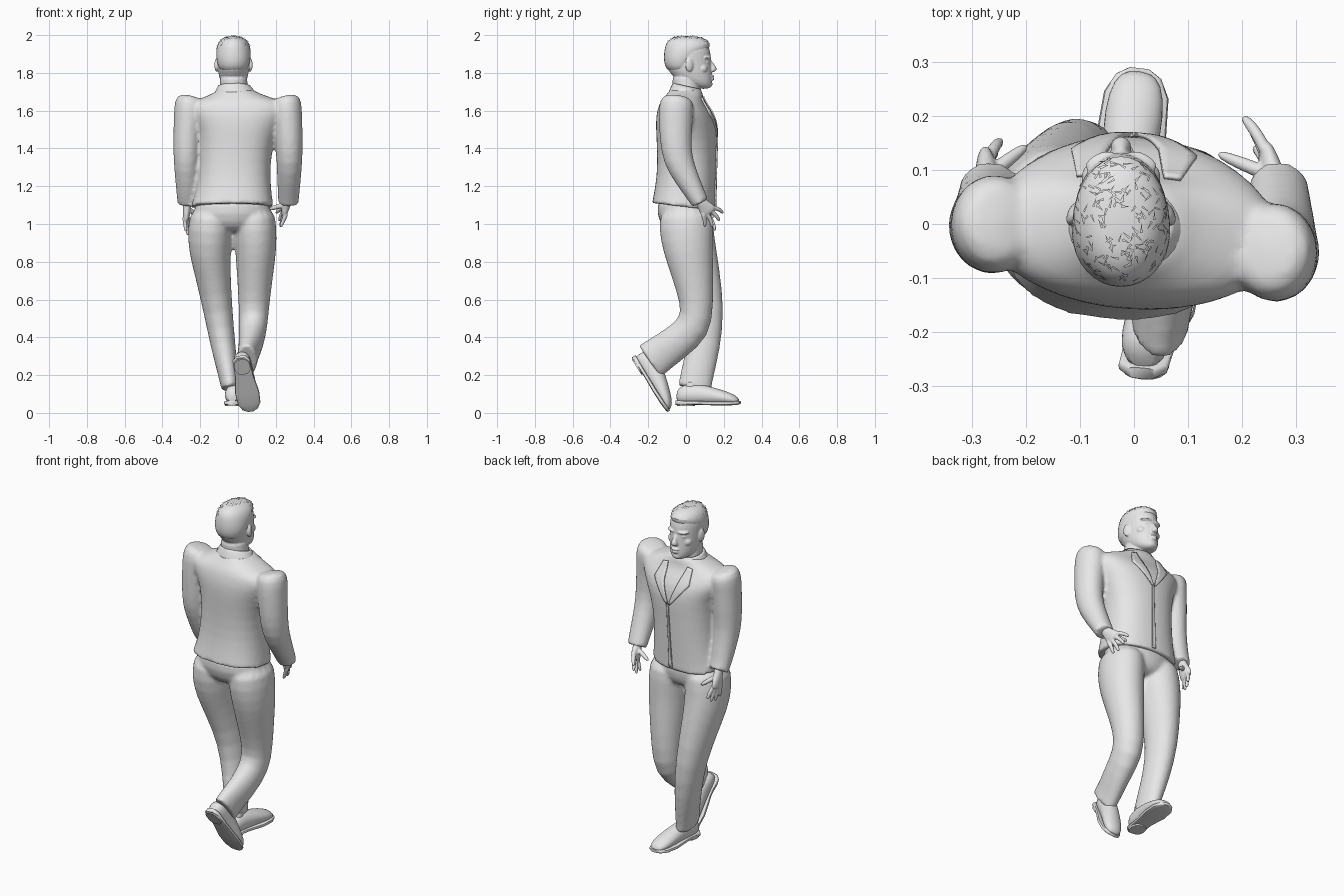
import bpy, bmesh, math, random
from mathutils import Vector, Matrix

cube = bpy.data.objects.get("Cube")
if cube:
    bpy.data.objects.remove(cube, do_unlink=True)

grey = bpy.data.materials.new("plain grey")
grey.use_nodes = True
grey.diffuse_color = (0.8, 0.8, 0.8, 1)
grey.node_tree.nodes["Principled BSDF"].inputs["Base Color"].default_value = (0.8, 0.8, 0.8, 1)

UP, FORWARD = Vector((0, 0, 1)), Vector((0, 1, 0))


def finish(name, bm, subdiv=0, voxel=0, relax=4):
    """Turn a bmesh into a smooth object; a voxel size blends its pieces into one skin."""
    bmesh.ops.recalc_face_normals(bm, faces=bm.faces)
    mesh = bpy.data.meshes.new(name)
    bm.to_mesh(mesh)
    bm.free()
    mesh.materials.append(grey)
    for poly in mesh.polygons:
        poly.use_smooth = True
    mesh.set_sharp_from_angle(angle=math.radians(50))
    obj = bpy.data.objects.new(name, mesh)
    bpy.context.collection.objects.link(obj)
    if subdiv:
        obj.modifiers.new("round", 'SUBSURF').levels = subdiv
        obj.modifiers["round"].render_levels = subdiv
    if voxel:
        blend = obj.modifiers.new("blend", 'REMESH')
        blend.mode = 'VOXEL'
        blend.voxel_size = voxel
        blend.use_smooth_shade = True
        obj.modifiers.new("relax", 'SMOOTH').iterations = relax
    return obj


def loft(bm, rings, axis=None, sides=16, caps=(True, True), power=1.0, matrix=None, crease=()):
    """Skin elliptical rings (x, y, z, half width, half depth)."""
    centres = [Vector(r[:3]) for r in rings]
    loops = []
    for i, r in enumerate(rings):
        along = axis or (centres[min(i + 1, len(rings) - 1)] - centres[max(i - 1, 0)])
        v = along.cross(Vector((1, 0, 0))).normalized()
        u = v.cross(along).normalized()
        loop = []
        for k in range(sides):
            a = 2 * math.pi * k / sides
            c, s = math.cos(a), math.sin(a)
            c = math.copysign(abs(c) ** power, c)
            s = math.copysign(abs(s) ** power, s)
            loop.append(bm.verts.new(centres[i] + u * r[3] * c + v * r[4] * s))
        loops.append(loop)
    for a, b in zip(loops, loops[1:]):
        for k in range(sides):
            n = (k + 1) % sides
            bm.faces.new((a[k], a[n], b[n], b[k]))
    for end, capped in zip((0, -1), caps):
        if capped:
            bm.faces.new(loops[end])
    layer = bm.edges.layers.float.get("crease_edge") or bm.edges.layers.float.new("crease_edge")
    for end in crease:
        ring = set(loops[end])
        for edge in bm.edges:
            if ring.issuperset(edge.verts):
                edge[layer] = 1
    if matrix:
        bmesh.ops.transform(bm, matrix=matrix, verts=[v for loop in loops for v in loop])


def tube(name, rings, subdiv=1, **options):
    bm = bmesh.new()
    loft(bm, rings, **options)
    return finish(name, bm, subdiv)


def ball(bm, loc, size, turn=0.0):
    place = Matrix.Translation(loc) @ Matrix.Rotation(turn, 4, 'Z') @ Matrix.Diagonal((*size, 1))
    bmesh.ops.create_uvsphere(bm, u_segments=12, v_segments=8, radius=1, matrix=place)


# Jacket: body, padded shoulders and sleeves blended together
coat = bmesh.new()
loft(coat, [
    (-.03, -.015, 1.09, .222, .168), (-.025, -.01, 1.14, .208, .163), (-.02, 0, 1.25, .192, .157),
    (-.015, .003, 1.38, .192, .157), (0, .003, 1.5, .218, .164), (0, -.005, 1.575, .265, .154),
    (0, -.018, 1.63, .28, .126), (0, -.018, 1.66, .215, .11), (-.01, -.005, 1.69, .118, .093),
    (-.015, 0, 1.72, .092, .085)], axis=UP, sides=20, power=.85, crease=(0,),
    matrix=Matrix.Rotation(-.07, 4, 'Z'))
for v in coat.verts:  # hem dips towards the front
    if v.co.z < 1.2:
        v.co.z -= .12 * v.co.y
for s, fwd in ((1, 0), (-1, .052)):
    loft(coat, [
        (s * .247, fwd - .045, 1.68, .062, .068), (s * .257, fwd - .05, 1.645, .083, .095),
        (s * .262, fwd - .055, 1.57, .079, .092), (s * .27, fwd - .055, 1.45, .075, .087),
        (s * .273, fwd * .8 - .045, 1.34, .07, .08), (s * .27, fwd * .4 + .005, 1.24, .064, .066),
        (s * .268, .055, 1.15, .058, .052), (s * .266, .075, 1.112, .055, .047)], crease=(-1,))
jacket = finish("jacket", coat, 1, .011, 3)


def plate(name, inner, outer):
    """Thin cloth strip laid on the jacket front between two (x, z) edges."""
    bm = bmesh.new()
    cols, steps = 5, 6
    rows = []
    for j in range(len(inner) - 1):
        for step in range(steps + (j == len(inner) - 2)):
            p = Vector(inner[j]).lerp(Vector(inner[j + 1]), step / steps)
            q = Vector(outer[j]).lerp(Vector(outer[j + 1]), step / steps)
            points = [p.lerp(q, c / (cols - 1)) for c in range(cols)]
            rows.append([bm.verts.new((w.x, .3, w.y)) for w in points])
    for a, b in zip(rows, rows[1:]):
        for k in range(cols - 1):
            bm.faces.new((a[k], a[k + 1], b[k + 1], b[k]))
    obj = finish(name, bm)
    wrap = obj.modifiers.new("lay", 'SHRINKWRAP')
    wrap.target = jacket
    wrap.wrap_method = 'PROJECT'
    wrap.wrap_mode = 'ABOVE_SURFACE'
    wrap.use_project_y = True
    wrap.use_positive_direction = False
    wrap.use_negative_direction = True
    wrap.offset = .005
    thick = obj.modifiers.new("thickness", 'SOLIDIFY')
    thick.thickness = .008
    thick.offset = 0


# Lapels and front edge
for side, s in (("left", 1), ("right", -1)):
    plate(side + "_lapel", [(s * .065 - .01, 1.672), (s * .045, 1.58), (s * .002, 1.46)],
          [(s * .095 - .01, 1.665), (s * .115, 1.585), (s * .012, 1.46)])
plate("front_edge", [(0, 1.46), (-.01, 1.25), (-.02, 1.085)], [(.01, 1.46), (.003, 1.25), (0, 1.085)])

# Collar
collar = tube("collar", [(-.012, .0, 1.668, .125, .1), (-.016, .002, 1.706, .105, .088),
                         (-.02, .005, 1.73, .088, .078)],
              axis=Vector((0, .22, 1)), caps=(False, False))
collar.modifiers.new("thickness", 'SOLIDIFY').thickness = .008


# Hands: palm, fingers and thumb blended together
def hand(side, wrist, palm, tips, thumb):
    bm = bmesh.new()
    wrist, palm = Vector(wrist), Vector(palm)
    loft(bm, [(*wrist.lerp(palm, t), w, d) for t, w, d in
              ((-.5, .026, .028), (.1, .024, .03), (.6, .021, .044), (1, .018, .046), (1.2, .012, .037))],
         sides=10)
    spread = Vector(tips[0]) - Vector(tips[-1])
    for i, tip in enumerate(tips):
        start = palm + spread * (.28 - .19 * i)
        bend = start.lerp(Vector(tip), .5) + Vector((0, .005, .006))
        back = start.lerp(wrist, .3)
        loft(bm, [(*back, .012, .012), (*start, .013, .013), (*bend, .012, .012), (*tip, .009, .009)], sides=8)
    start = wrist.lerp(palm, .2)
    loft(bm, [(*start, .017, .017), (*start.lerp(Vector(thumb), .55), .014, .014),
              (*thumb, .009, .009)], sides=8)
    finish(side + "_hand", bm, 1, .004, 2)


hand("left", (.26, .08, 1.115), (.245, .12, 1.065),
     [(.2, .2, 1.055), (.215, .18, 1.012), (.222, .142, .978), (.225, .1, .98)], (.15, .132, 1.075))
hand("right", (-.27, .085, 1.1), (-.275, .105, 1.03),
     [(-.245, .155, .96), (-.255, .133, .937), (-.265, .105, .935), (-.275, .078, .955)], (-.195, .147, 1.03))

# Trousers: seat and both legs blended together
cloth = bmesh.new()
loft(cloth, [(-.03, -.01, 1.16, .19, .145), (-.03, -.008, 1.05, .224, .153),
             (-.03, 0, .975, .17, .125), (-.03, 0, .955, .07, .07)], axis=UP)
loft(cloth, [
    (-.138, 0, 1.1, .108, .142), (-.15, .0, .97, .122, .148), (-.15, .026, .86, .113, .138),
    (-.134, .06, .74, .097, .122), (-.106, .107, .54, .078, .1), (-.078, .094, .35, .067, .09),
    (-.052, .058, .2, .053, .089), (-.042, .045, .13, .047, .09)], crease=(-1,))
loft(cloth, [
    (.082, 0, 1.1, .112, .142), (.09, 0, .97, .118, .148), (.095, .012, .86, .111, .134),
    (.09, .034, .74, .099, .114), (.085, .06, .57, .082, .088), (.08, .047, .45, .077, .096),
    (.07, -.06, .367, .066, .094), (.053, -.135, .313, .057, .099),
    (.047, -.19, .274, .054, .105)], crease=(-1,))
finish("trousers", cloth, 1, .011, 3)


# Shoes, modelled toe forward and then posed
def shoe(side, matrix):
    tube(side + "_shoe_upper", [
        (0, -.052, .085, .025, .028), (0, -.025, .095, .047, .052), (0, .04, .1, .047, .058),
        (0, .12, .094, .051, .05), (0, .21, .08, .057, .037), (0, .265, .069, .046, .026),
        (0, .285, .06, .02, .01)], axis=FORWARD, matrix=matrix)
    tube(side + "_shoe_sole", [
        (0, -.054, .053, .025, .012), (0, -.035, .053, .046, .012), (0, .06, .053, .048, .01),
        (0, .17, .05, .064, .011), (0, .24, .051, .06, .011), (0, .275, .053, .042, .01),
        (0, .29, .055, .018, .008)], axis=FORWARD, power=.5, subdiv=0, matrix=matrix)
    tube(side + "_shoe_heel", [(0, 0, .036, .043, .048), (0, 0, .058, .046, .05)],
         axis=UP, power=.8, subdiv=0, matrix=matrix)
    tube(side + "_ankle", [(0, .025, .1, .034, .042), (0, .03, .18, .03, .035)], axis=UP, matrix=matrix)


shoe("right", Matrix.Translation((-.025, 0, 0)) @ Matrix.Rotation(math.radians(-7), 4, 'Z'))
shoe("left", Matrix.Translation((.022, -.292, .223)) @ Matrix.Rotation(math.radians(-57.6), 4, 'X')
     @ Matrix.Rotation(math.radians(-9), 4, 'Z'))

# Neck, head and face blended together
HX = -.024
skin = bmesh.new()
loft(skin, [(-.01, -.005, 1.62, .08, .075), (HX, .005, 1.72, .075, .072), (HX, -.005, 1.82, .076, .078)])
loft(skin, [
    (HX, .095, 1.715, .024, .03), (HX, .07, 1.732, .056, .07), (HX, .043, 1.765, .075, .098),
    (HX, .02, 1.81, .084, .119), (HX, .012, 1.86, .088, .123), (HX, .008, 1.91, .091, .125),
    (HX, .008, 1.95, .084, .112), (HX, .008, 1.975, .06, .082)], axis=UP)
loft(skin, [(HX, .118, 1.875, .01, .012), (HX, .137, 1.84, .013, .017), (HX, .146, 1.817, .023, .024),
            (HX, .132, 1.802, .018, .016)], axis=UP, sides=10)
for z, w in ((1.783, .026), (1.767, .023)):
    ball(skin, (HX, .135, z), (w, .016, .0075))
ball(skin, (HX, .118, 1.74), (.032, .024, .02))
for s in (-1, 1):
    ball(skin, (HX + s * .036, .114, 1.881), (.034, .019, .009), -s * .4)
    ball(skin, (HX + s * .036, .107, 1.857), (.016, .017, .007), -s * .35)
    ball(skin, (HX + s * .045, .087, 1.822), (.03, .03, .026))
    ball(skin, (HX + s * .088, .018, 1.842), (.012, .024, .037), s * .35)
finish("head", skin, 1, .004, 3)

# Cropped hair, cut back at the temples
hair = tube("hair", [
    (HX, -.03, 1.8, .066, .06), (HX, -.03, 1.84, .087, .087), (HX, -.018, 1.89, .094, .102),
    (HX, .004, 1.925, .093, .12), (HX, .012, 1.955, .086, .122), (HX, .01, 1.98, .066, .097),
    (HX, .004, 1.995, .034, .055)], axis=UP)

# Short tufts clinging to the hair
random.seed(4)
bm = bmesh.new()
for _ in range(200):
    a, h = random.uniform(0, 2 * math.pi), random.uniform(.4, .98)
    r = math.sqrt(1 - h * h)
    n = Vector((r * math.cos(a), r * math.sin(a), h))
    root = Vector((HX + n.x * .1, .006 + n.y * .13, 1.9 + n.z * .11))
    side = n.cross(Vector((random.uniform(-1, 1), random.uniform(-1, 1), .2))).normalized()
    tip = root + n.cross(side) * .018
    bm.faces.new([bm.verts.new(p) for p in (root + side * .0025, root - side * .0025, tip)])
cling = finish("hair_tufts", bm).modifiers.new("cling", 'SHRINKWRAP')
cling.target = hair
cling.wrap_mode = 'ABOVE_SURFACE'
cling.offset = .004
